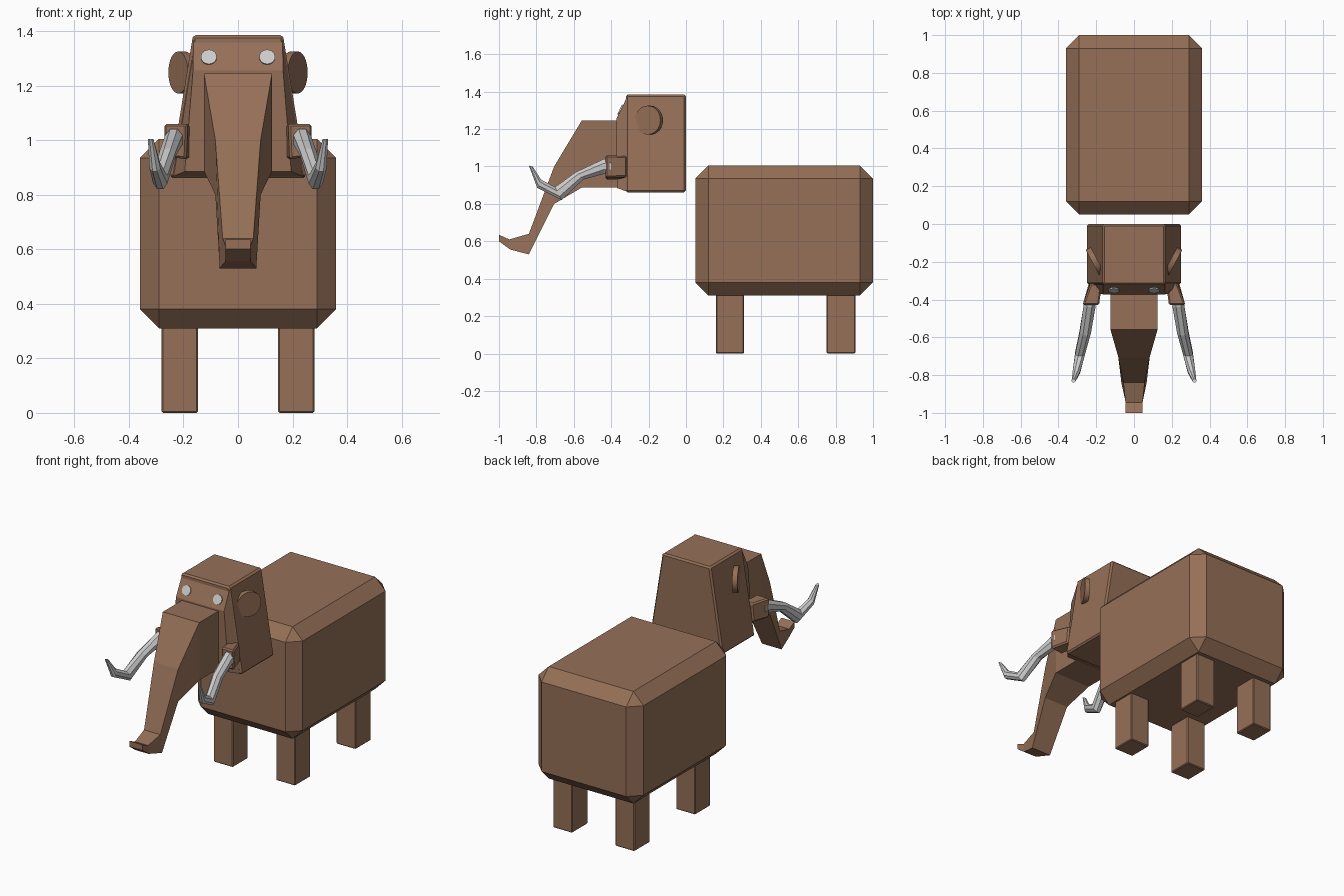
import bpy, bmesh, math
from mathutils import Vector

if "Cube" in bpy.data.objects:
    bpy.data.objects.remove(bpy.data.objects["Cube"])

brown = bpy.data.materials.new("brown_hide")
brown.diffuse_color = (0.30, 0.16, 0.095, 1)
brown.use_nodes = True
brown.node_tree.nodes["Principled BSDF"].inputs["Base Color"].default_value = brown.diffuse_color


def finish(name, bm, mat=None, bevel=0):
    bmesh.ops.recalc_face_normals(bm, faces=bm.faces)
    mesh = bpy.data.meshes.new(name)
    bm.to_mesh(mesh)
    bm.free()
    ob = bpy.data.objects.new(name, mesh)
    bpy.context.collection.objects.link(ob)
    if mat:
        mesh.materials.append(mat)
    if bevel:
        mod = ob.modifiers.new("bevel", 'BEVEL')
        mod.width, mod.segments = bevel, 1
    return ob


def box(name, lo, hi, bevel):
    bm = bmesh.new()
    bmesh.ops.create_cube(bm, size=1)
    for v in bm.verts:
        v.co = Vector([(a + b) / 2 + c * (b - a) for a, b, c in zip(lo, hi, v.co)])
    return finish(name, bm, brown, bevel)


def loft(name, rings, mat=None, bevel=0):
    bm = bmesh.new()
    loops = [[bm.verts.new(p) for p in r] for r in rings]
    n = len(loops[0])
    for a, b in zip(loops, loops[1:]):
        for i in range(n):
            j = (i + 1) % n
            bm.faces.new((a[i], a[j], b[j], b[i]))
    bm.faces.new(loops[0])
    bm.faces.new(loops[-1])
    return finish(name, bm, mat, bevel)


def trapezoid(y_top, y_bot, z_top, z_bot, w_top, w_bot):
    return [(-w_bot, y_bot, z_bot), (w_bot, y_bot, z_bot),
            (w_top, y_top, z_top), (-w_top, y_top, z_top)]


def disc(name, centre, axis, radius, depth, sides, mat=None):
    bm = bmesh.new()
    bmesh.ops.create_cone(bm, cap_ends=True, segments=sides, radius1=radius,
                          radius2=radius, depth=depth)
    bmesh.ops.rotate(bm, verts=bm.verts,
                     matrix=Vector(axis).to_track_quat('Z', 'Y').to_matrix())
    bmesh.ops.translate(bm, verts=bm.verts, vec=centre)
    ob = finish(name, bm, mat)
    for p in ob.data.polygons:
        p.use_smooth = len(p.vertices) == 4
    for e in ob.data.edges:
        caps = [p for p in ob.data.polygons if len(p.vertices) > 4 and e.key in p.edge_keys]
        e.use_edge_sharp = bool(caps)
    return ob


# Chamfered body
box("body", (-0.36, 0.05, 0.31), (0.36, 1.0, 1.005), 0.07)

# Head: tapered block with a face that slopes back at the brow
loft("head", [trapezoid(0, 0, 1.385, 0.862, 0.165, 0.25),
              trapezoid(-0.322, -0.322, 1.385, 0.862, 0.165, 0.25)], brown, 0.01)
loft("face", [trapezoid(-0.31, -0.31, 1.382, 0.864, 0.163, 0.246),
              [(-0.195, -0.37, 0.885), (0.195, -0.37, 0.885),
               (0.165, -0.372, 1.255), (-0.165, -0.372, 1.255)]], brown)

# Trunk: y at top/bottom, z at top/bottom, half widths
trunk = [(-0.33, -0.33, 1.245, 0.887, 0.125, 0.125),
         (-0.558, -0.558, 1.245, 0.887, 0.125, 0.125),
         (-0.705, -0.705, 1.0, 0.80, 0.083, 0.083),
         (-0.84, -0.84, 0.64, 0.53, 0.056, 0.067),
         (-0.945, -0.94, 0.61, 0.556, 0.045, 0.045),
         (-1.0, -1.0, 0.635, 0.60, 0.045, 0.045)]
loft("trunk", [trapezoid(*s) for s in trunk], brown)

# Tusk sections: upper (y, z), lower (y, z), centre x, half width
tusk = [((-0.40, 1.045), (-0.40, 0.96), 0.232, 0.033),
        ((-0.44, 1.04), (-0.44, 0.96), 0.236, 0.032),
        ((-0.59, 0.97), (-0.55, 0.93), 0.258, 0.03),
        ((-0.70, 0.89), (-0.665, 0.82), 0.285, 0.026),
        ((-0.775, 0.93), (-0.795, 0.885), 0.305, 0.02),
        ((-0.82, 1.0), (-0.84, 1.005), 0.32, 0.01)]


def tusk_ring(side, up, low, x, w):
    ring = []
    for k in range(8):
        a = math.radians(22.5 + 45 * k)
        t = 0.5 + 0.54 * math.sin(a)
        ring.append((side * (x + 1.08 * w * math.cos(a)),
                     low[0] + t * (up[0] - low[0]), low[1] + t * (up[1] - low[1])))
    return ring


for side, tag in ((-1, "left"), (1, "right")):
    # Legs
    for y0, y1, end in ((0.16, 0.31, "front"), (0.752, 0.905, "back")):
        xs = sorted((side * 0.147, side * 0.28))
        box(f"{end}_leg_{tag}", (xs[0], y0, 0), (xs[1], y1, 0.33), 0.005)

    # Tusk and its flared socket
    loft(f"tusk_{tag}", [tusk_ring(side, *s) for s in tusk])
    rings = [[(side * x, y, z) for x, y, z in r] for r in (
        [(0.17, -0.315, 0.93), (0.24, -0.315, 0.945), (0.23, -0.315, 1.055), (0.17, -0.315, 1.055)],
        [(0.19, -0.43, 0.93), (0.272, -0.43, 0.94), (0.272, -0.43, 1.06), (0.185, -0.43, 1.06)])]
    loft(f"tusk_socket_{tag}", rings, brown, 0.008)

    # Ear disc, turned outward towards the back
    t = math.radians(28)
    disc(f"ear_{tag}", (side * 0.206, -0.198, 1.248),
         (side * math.cos(t), -math.sin(t), 0), 0.077, 0.03, 32, brown)

    # Eye set in the sloping brow
    disc(f"eye_{tag}", (side * 0.107, -0.349, 1.303), (0, -0.9, 0.43), 0.029, 0.012, 24)
